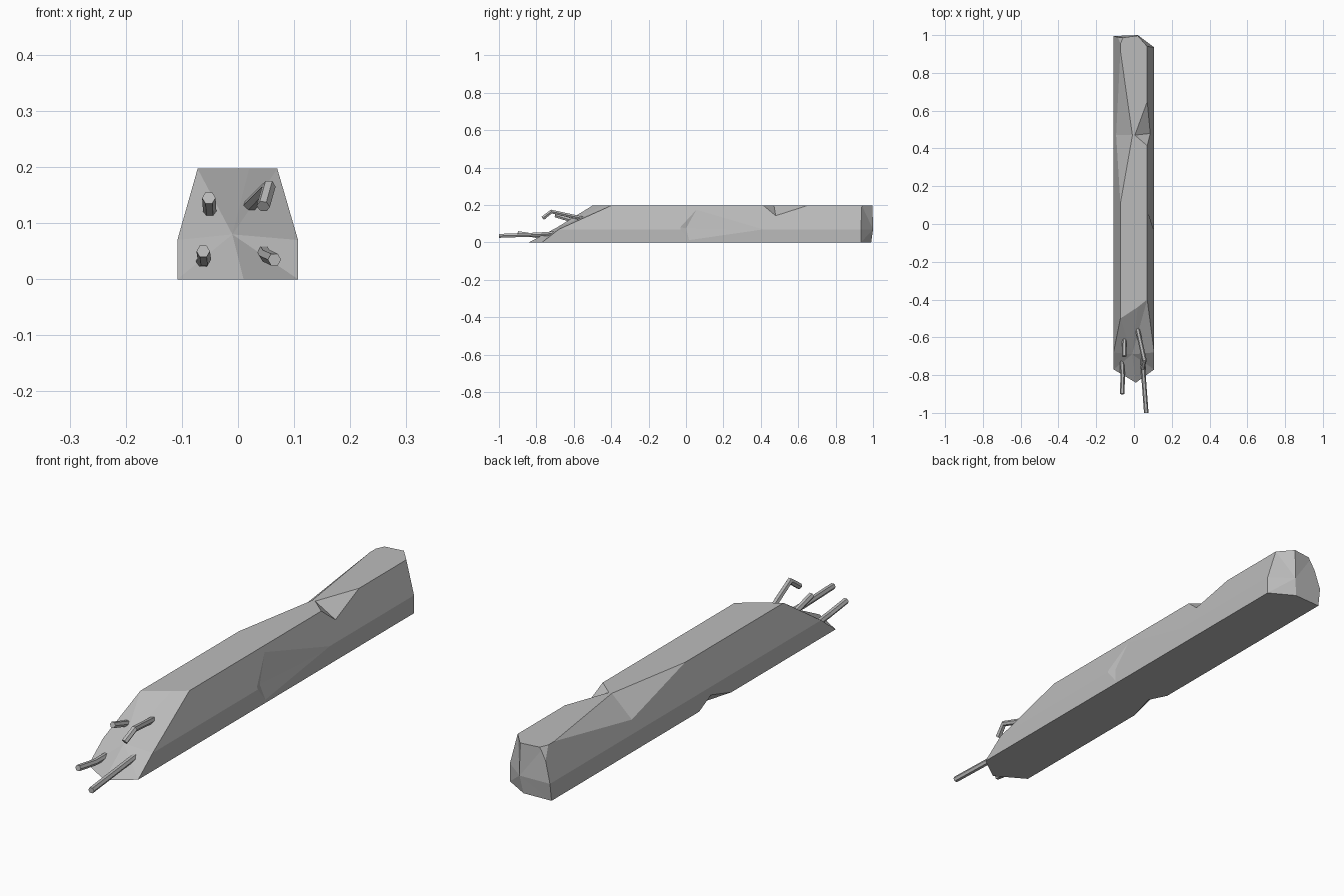
import bpy, bmesh
from mathutils import Vector

cube = bpy.data.objects.get("Cube")
if cube:
    bpy.data.objects.remove(cube, do_unlink=True)

grey = bpy.data.materials.new("concrete grey")
grey.use_nodes = True
colour = (0.5, 0.5, 0.5, 1)
grey.diffuse_color = colour
grey.node_tree.nodes["Principled BSDF"].inputs["Base Color"].default_value = colour


def finish(name, bm):
    bmesh.ops.recalc_face_normals(bm, faces=bm.faces)
    mesh = bpy.data.meshes.new(name)
    bm.to_mesh(mesh)
    bm.free()
    mesh.materials.append(grey)
    obj = bpy.data.objects.new(name, mesh)
    bpy.context.collection.objects.link(obj)
    return obj


# Beam: cross-section (x, z) with the depth y of its broken front and worn back
section = [(-.108, 0, -.77, .985), (-.108, .07, -.68, .995), (-.072, .197, -.5, .985),
           (.02, .197, -.44, .997), (.07, .197, -.4, .94), (.107, .07, -.68, .935),
           (.107, 0, -.77, .935), (.01, 0, -.84, .99)]
bm = bmesh.new()
front = [bm.verts.new((x, y, z)) for x, z, y, _ in section]
back = [bm.verts.new((x, y, z)) for x, z, _, y in section]
front_mid = bm.verts.new((-.01, -.69, .08))
back_mid = bm.verts.new((.02, 1, .07))
for i in range(len(section)):
    j = (i + 1) % len(section)
    bm.faces.new((front[i], front[j], back[j], back[i]))
    bm.faces.new((front[j], front[i], front_mid))
    bm.faces.new((back[i], back[j], back_mid))
beam = finish("concrete_beam", bm)

# Chips knocked out of the edges; the last point of each lies outside the beam
chips = {
    "left_top_chip": [(.07, .41, .2), (.07, .66, .2), (0, .47, .2), (.09, .48, .14), (.2, .5, .3)],
    "right_top_chip": [(-.072, .09, .2), (-.072, .94, .2), (-.005, .47, .2),
                       (-.097, .47, .115), (-.2, .5, .3)],
    "right_bottom_chip": [(-.11, -.14, -.002), (-.11, .08, -.002), (-.07, 0, -.002),
                          (-.11, 0, .04), (-.2, 0, -.1)],
    "left_side_chip": [(.072, .07, .2), (.11, -.05, .085), (.11, .02, -.002),
                       (.11, .45, .06), (.094, .0, .075), (.2, .1, .1)],
    "back_corner_chip": [(-.05, 1, .2), (-.072, .95, .2), (-.093, 1, .13), (-.2, 1.1, .3)],
}
for name, points in chips.items():
    bm = bmesh.new()
    for p in points:
        bm.verts.new(p)
    bmesh.ops.convex_hull(bm, input=bm.verts)
    cutter = finish(name + "_cutter", bm)
    cutter.hide_render = True
    cutter.hide_viewport = True
    mod = beam.modifiers.new(name, "BOOLEAN")
    mod.operation = "DIFFERENCE"
    mod.solver = "EXACT"
    mod.object = cutter


# Bent reinforcing bars: six-sided tubes along short paths
def bar(name, path, radius=.012):
    curve = bpy.data.curves.new(name, "CURVE")
    curve.dimensions = "3D"
    curve.bevel_depth = radius
    curve.bevel_resolution = 1
    curve.use_fill_caps = True
    spline = curve.splines.new("POLY")
    spline.points.add(len(path) - 1)
    for point, co in zip(spline.points, path):
        point.co = Vector(co).to_4d()
    spline.use_smooth = False
    curve.materials.append(grey)
    obj = bpy.data.objects.new(name, curve)
    bpy.context.collection.objects.link(obj)


bar("upper_left_bar", [(.015, -.54, .125), (.055, -.72, .165), (.045, -.765, .13)])
bar("upper_right_bar", [(-.025, -.54, .14), (-.05, -.6, .115), (-.052, -.7, .145)])
bar("lower_right_bar", [(-.065, -.7, .03), (-.06, -.8, .035), (-.062, -.9, .05)])
bar("lower_left_bar", [(.045, -.68, .05), (.05, -.8, .042), (.065, -1, .035)])
